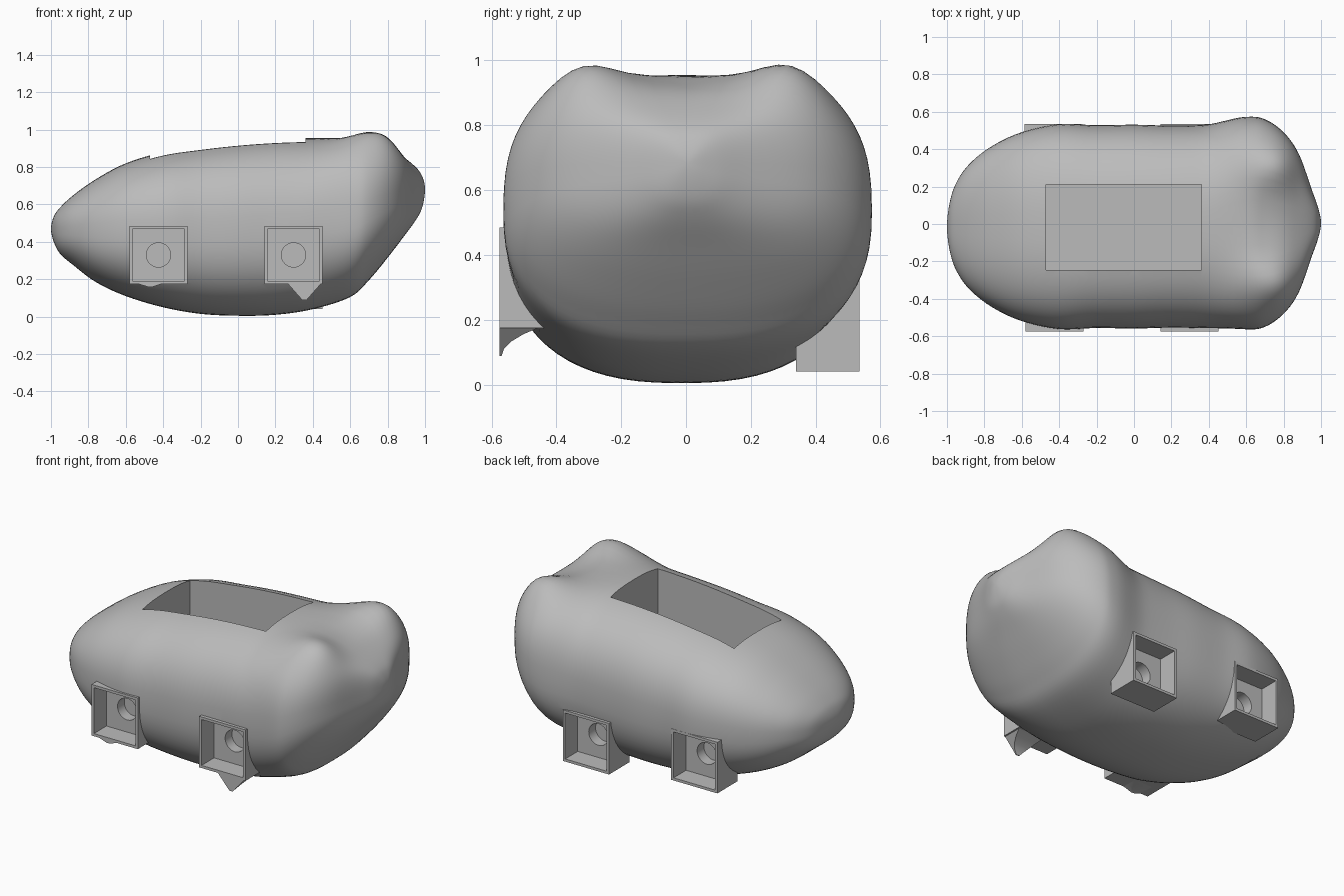
import bpy, bmesh, math
from mathutils import Vector, Matrix

cube = bpy.data.objects.get("Cube")
if cube:
    bpy.data.objects.remove(cube, do_unlink=True)

grey = bpy.data.materials.new("plain grey")
grey.use_nodes = True
COLOUR = (0.5, 0.5, 0.5, 1)
grey.diffuse_color = COLOUR
grey.node_tree.nodes["Principled BSDF"].inputs["Base Color"].default_value = COLOUR


def finish(name, bm):
    bmesh.ops.recalc_face_normals(bm, faces=bm.faces)
    mesh = bpy.data.meshes.new(name)
    bm.to_mesh(mesh)
    bm.free()
    mesh.materials.append(grey)
    obj = bpy.data.objects.new(name, mesh)
    bpy.context.collection.objects.link(obj)
    return obj


def block(name, low, high):
    low, high = Vector(low), Vector(high)
    bm = bmesh.new()
    bmesh.ops.create_cube(bm, size=1)
    for v in bm.verts:
        v.co = (low + high) / 2 + v.co * (high - low)
    return finish(name, bm)


def bore(name, x, y, z, radius, depth):
    bm = bmesh.new()
    bmesh.ops.create_cone(bm, cap_ends=True, segments=40, radius1=radius, radius2=radius, depth=depth,
                          matrix=Matrix.Translation((x, y, z)) @ Matrix.Rotation(math.pi / 2, 4, 'X'))
    return finish(name, bm)


def cut(obj, cutters):
    bpy.context.view_layer.objects.active = obj
    for c in cutters:
        mod = obj.modifiers.new("cut", 'BOOLEAN')
        mod.operation, mod.solver, mod.object = 'DIFFERENCE', 'EXACT', c
        bpy.ops.object.modifier_apply(modifier=mod.name)


def smooth(obj):
    bpy.ops.object.select_all(action='DESELECT')
    obj.select_set(True)
    bpy.context.view_layer.objects.active = obj
    bpy.ops.object.shade_smooth_by_angle(angle=math.radians(35))


def spline(a, b, c, d, t):
    return 0.5 * (2 * b + (c - a) * t + (2 * a - 5 * b + 4 * c - d) * t * t
                  + (3 * b - a - 3 * c + d) * t ** 3)


# Body stations: x, top, bottom, half width
STATIONS = [
    (-1, .47, .47, 0), (-.985, .535, .4, .13), (-.95, .585, .335, .235), (-.88, .65, .275, .335),
    (-.76, .735, .185, .43), (-.6, .82, .11, .505), (-.4, .88, .05, .548), (-.2, .912, .015, .542),
    (0, .935, .005, .545), (.2, .95, .01, .54), (.4, .955, .04, .545), (.6, .95, .105, .568),
    (.7, .93, .195, .555), (.8, .9, .315, .485), (.88, .855, .42, .37), (.95, .8, .515, .18),
    (.985, .75, .585, .08), (1, .68, .68, 0)]
SEGMENTS, STEPS = 72, 5


def blend(x):
    # 0 along the main body, 1 at the eared end
    t = min(max((x - .35) / .25, 0), 1)
    return t * t * (3 - 2 * t)


def ear_lift(x, y):
    return .085 * math.exp(-((x - .73) / .15) ** 2 - ((abs(y) - .33) / .15) ** 2)


def body_mesh():
    rows = [Vector(s) for s in STATIONS]

    # A mirrored neighbour past each end keeps the tips round
    def past(row):
        return Vector((row[0], row[2], row[1], -row[3]))

    line = [past(rows[1])] + rows + [past(rows[-2])]
    stations = [spline(*line[i:i + 4], k / STEPS)
                for i in range(len(rows) - 1) for k in range(STEPS)]
    bm = bmesh.new()
    rings = []
    for x, top, bottom, half in stations[1:]:
        ring = []
        middle = -.014 + .019 * blend(x)
        for k in range(SEGMENTS):
            a = math.tau * k / SEGMENTS
            c, s = math.cos(a), math.sin(a)
            power = 2.5 + (.6 * blend(x) * max(s, 0) ** .5)
            y = math.copysign(abs(c) ** (2 / power), c) * half + middle
            up = math.copysign(abs(s) ** (2 / power), s)
            lift = ear_lift(x, y) * max(up, 0)
            z = (top + bottom) / 2 + up * (top - bottom) / 2
            ring.append(bm.verts.new((x + .35 * lift, y, z + lift)))
        rings.append(ring)
    for p, q in zip(rings, rings[1:]):
        for k in range(SEGMENTS):
            n = (k + 1) % SEGMENTS
            bm.faces.new((p[k], p[n], q[n], q[k]))
    # Rounded ends close on a single point
    for ring, end in ((rings[0], rows[0]), (rings[-1], rows[-1])):
        tip = bm.verts.new((end[0], -.014 + .019 * blend(end[0]), end[1]))
        for k in range(SEGMENTS):
            bm.faces.new((ring[k], ring[(k + 1) % SEGMENTS], tip))
    return bm


body = finish("body", body_mesh())
helpers = [block("pocket_cutter", (-.47, -.245, .2), (.36, .21, 1.2))]

# Four open wheel boxes: name, centre x, side, outer y, bottom z
SIZE, DEPTH, WALL, RECESS = .31, .195, .016, .12
boxes = []
for name, x, side, y, z in (("front_small_end_box", -.425, -1, .575, .175),
                            ("front_large_end_box", .297, -1, .575, .175),
                            ("back_small_end_box", -.43, 1, .535, .12),
                            ("back_large_end_box", .297, 1, .535, .04)):
    h = SIZE / 2

    def slab(label, half, outer, inner):
        ends = sorted((side * outer, side * inner))
        return block(label, (x - half, ends[0], z + h - half), (x + half, ends[1], z + h + half))

    frame = slab(name, h, y, y - DEPTH)
    space = slab(name + "_space", h, y + .1, y - DEPTH)
    recess = slab(name + "_recess", h - WALL, y + .1, y - RECESS)
    # Shallow blind hole in the recess floor
    hole = bore(name + "_hole", x, side * (y - RECESS), z + h, .065, .13)
    cut(body, [space])
    cut(frame, [recess, hole])
    boxes.append(frame)
    helpers += [space, recess, hole]

cut(body, helpers[:1])
for h in helpers:
    bpy.data.objects.remove(h, do_unlink=True)
for obj in [body] + boxes:
    smooth(obj)

# Pointed fins hanging under the front boxes: thin tip outside, hollow curve inside
for name, x, half, drop in (("large_fin", .355, .09, .09), ("small_fin", -.47, .07, .02)):
    bm = bmesh.new()
    levels = []
    for t in (0, .25, .5, .75, 1):
        inner = -.575 + .12 * (1 - t) ** 2 + .006
        wide = half * (1 - .88 * t)
        levels.append([bm.verts.new((x + sx * wide, y, .178 - drop * t))
                       for sx, y in ((-1, -.575), (1, -.575), (1, inner), (-1, inner))])
    for p, q in zip(levels, levels[1:]):
        for k in range(4):
            bm.faces.new((p[k], p[(k + 1) % 4], q[(k + 1) % 4], q[k]))
    bm.faces.new(levels[0])
    bm.faces.new(levels[-1])
    smooth(finish(name, bm))
